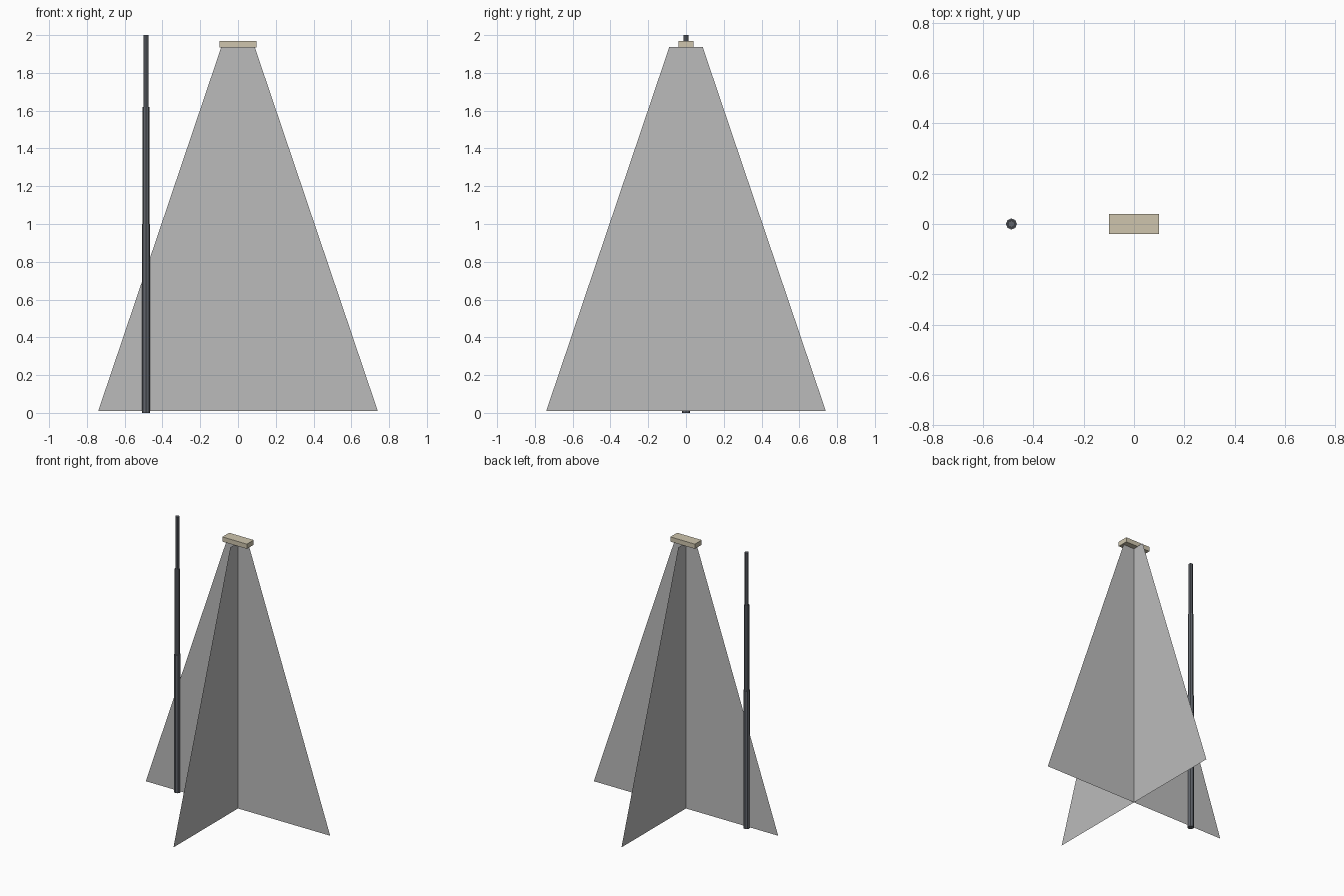
import bpy, bmesh, math

default = bpy.data.objects.get("Cube")
if default:
    bpy.data.objects.remove(default, do_unlink=True)


def material(name, rgb):
    mat = bpy.data.materials.new(name)
    mat.use_nodes = True
    mat.diffuse_color = (*rgb, 1)
    mat.node_tree.nodes["Principled BSDF"].inputs["Base Color"].default_value = (*rgb, 1)
    return mat


def make_object(name, bm, mat):
    mesh = bpy.data.meshes.new(name)
    bm.to_mesh(mesh)
    bm.free()
    mesh.materials.append(mat)
    obj = bpy.data.objects.new(name, mesh)
    bpy.context.collection.objects.link(obj)
    return obj


grey = material("sheet grey", (0.5, 0.5, 0.5))
beige = material("cap beige", (0.62, 0.56, 0.42))
steel = material("dark steel", (0.12, 0.13, 0.15))

# Two thin tapered sheets crossing at right angles
outline = [(-0.74, 0.01), (0.74, 0.01), (0.088, 1.938), (-0.088, 1.938)]
for name, angle in (("wide_sheet", 0), ("cross_sheet", math.pi / 2)):
    bm = bmesh.new()
    c, s = math.cos(angle), math.sin(angle)
    bm.faces.new([bm.verts.new((u * c, u * s, z)) for u, z in outline])
    make_object(name, bm, grey)

# Flat block capping the sheets
bm = bmesh.new()
bmesh.ops.create_cube(bm, size=1)
for v in bm.verts:
    v.co = (v.co.x * 0.197, v.co.y * 0.078, v.co.z * 0.034 + 1.952)
make_object("top_block", bm, beige)

# Stepped pole of three stacked tubes
sections = [("pole_lower", 0, 1, 0.022), ("pole_middle", 1, 1.62, 0.0175),
            ("pole_upper", 1.62, 2, 0.0135)]
for name, low, high, radius in sections:
    bm = bmesh.new()
    bmesh.ops.create_cone(bm, cap_ends=True, segments=8, radius1=radius,
                          radius2=radius, depth=high - low)
    bmesh.ops.translate(bm, verts=bm.verts, vec=(-0.487, 0, (low + high) / 2))
    make_object(name, bm, steel)
